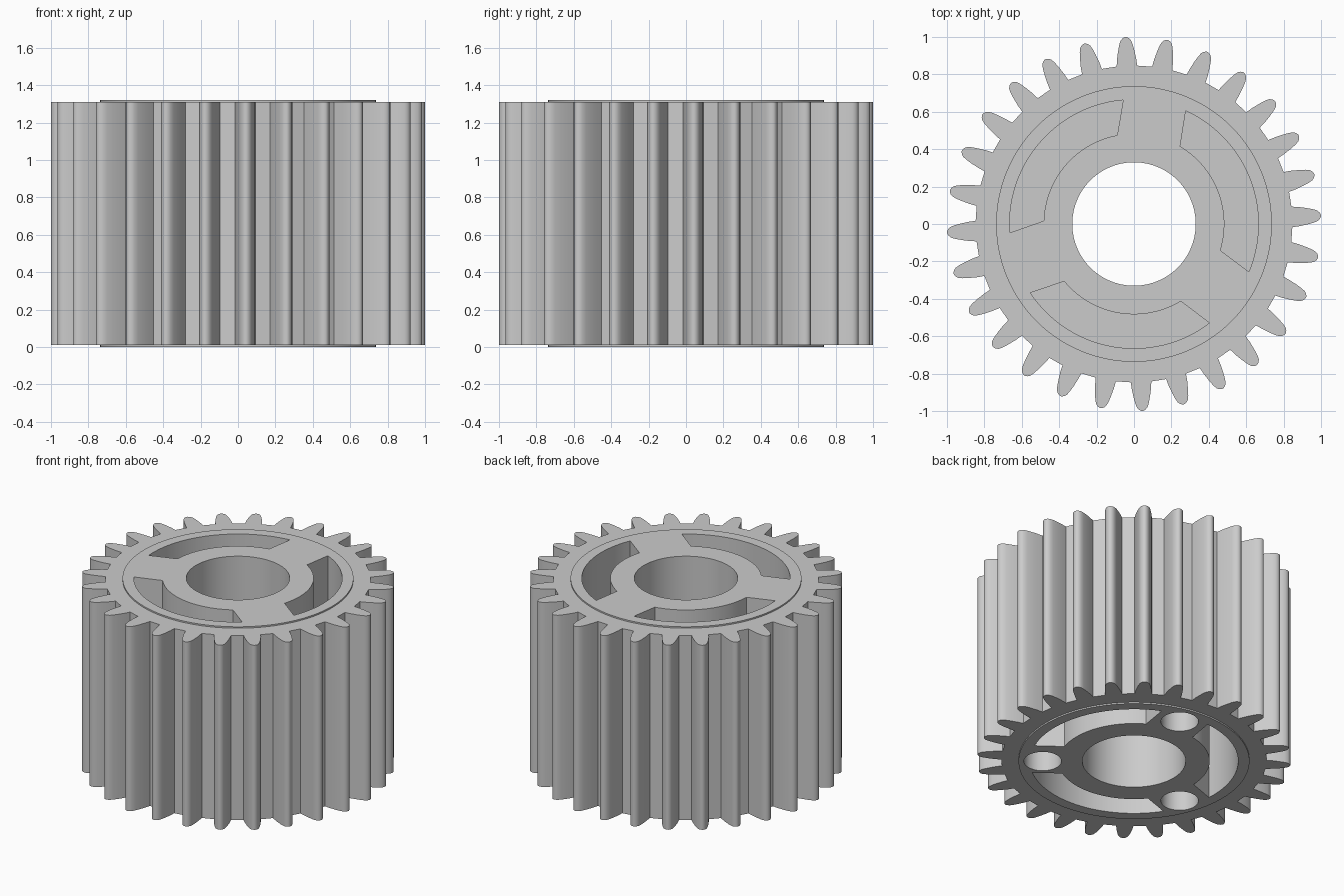
import bpy, bmesh
from math import sin, cos, radians, pi

if "Cube" in bpy.data.objects:
    bpy.data.objects.remove(bpy.data.objects["Cube"])

TEETH = 28
BODY = (0.01, 1.31)      # toothed section
HUB = (0.0, 1.32)        # slightly proud face disc
WEB = (0.58, 0.74)       # solid web between the upper and lower pockets

steel = bpy.data.materials.new("plain grey")
steel.use_nodes = True
grey = (0.6, 0.6, 0.6, 1)
steel.diffuse_color = grey
steel.node_tree.nodes["Principled BSDF"].inputs["Base Color"].default_value = grey


def polar(r, a):
    return r * cos(a), r * sin(a)


def prism(name, outline, z0, z1):
    """Extrude a closed 2D outline between two heights."""
    bm = bmesh.new()
    face = bm.faces.new([bm.verts.new((x, y, z0)) for x, y in outline])
    ext = bmesh.ops.extrude_face_region(bm, geom=[face])
    verts = [v for v in ext["geom"] if isinstance(v, bmesh.types.BMVert)]
    bmesh.ops.translate(bm, verts=verts, vec=(0, 0, z1 - z0))
    bmesh.ops.recalc_face_normals(bm, faces=bm.faces)
    me = bpy.data.meshes.new(name)
    bm.to_mesh(me)
    bm.free()
    me.materials.append(steel)
    ob = bpy.data.objects.new(name, me)
    bpy.context.collection.objects.link(ob)
    return ob


def circle(r, n, cx=0, cy=0):
    return [(cx + r * cos(2 * pi * i / n), cy + r * sin(2 * pi * i / n)) for i in range(n)]


def arc(r, a0, a1, n=28):
    return [polar(r, radians(a0 + (a1 - a0) * i / n)) for i in range(n + 1)]


def combine(target, tool, operation):
    mod = target.modifiers.new(operation, 'BOOLEAN')
    mod.operation, mod.object, mod.solver = operation, tool, 'EXACT'
    bpy.context.view_layer.objects.active = target
    bpy.ops.object.modifier_apply(modifier=mod.name)
    bpy.data.objects.remove(tool)


# Toothed outline: (radius, half width) along one flank, mirrored for the other
flank = [(0.845, 0.055), (0.885, 0.051), (0.925, 0.044), (0.96, 0.036),
         (0.982, 0.028), (0.994, 0.017), (1.0, 0.005)]
profile = [(r, -w) for r, w in flank] + [(r, w) for r, w in reversed(flank)]
outline = []
for i in range(TEETH):
    a = 2 * pi * (i + 0.2) / TEETH
    outline += [(r * cos(a) - w * sin(a), r * sin(a) + w * cos(a)) for r, w in profile]

gear = prism("gear_body", outline, *BODY)

# Raised face disc on both ends
combine(gear, prism("face_disc", circle(0.737, 128), *HUB), 'UNION')

# Central bore
combine(gear, prism("bore", circle(0.33, 96), -0.1, 1.5), 'DIFFERENCE')

# Arc pockets: outer start and end angle, inner start and end angle
pockets = [(95, 184, 100.7, 178), (213.6, 307.3, 219.4, 301.2), (-22.6, 65.4, -17, 59.3)]
for o0, o1, i0, i1 in pockets:
    slot = arc(0.665, o0, o1) + arc(0.483, i1, i0)
    combine(gear, prism("upper_pocket", slot, WEB[1], 1.5), 'DIFFERENCE')
    combine(gear, prism("lower_pocket", slot, -0.1, WEB[0]), 'DIFFERENCE')

# Blind round holes in the spokes, open underneath
for angle in (80, 200, 320):
    cx, cy = polar(0.583, radians(angle))
    combine(gear, prism("spoke_hole", circle(0.12, 48, cx, cy), -0.1, WEB[0]), 'DIFFERENCE')

bpy.ops.object.select_all(action='DESELECT')
gear.select_set(True)
bpy.context.view_layer.objects.active = gear
bpy.ops.object.shade_smooth_by_angle(angle=radians(30))
